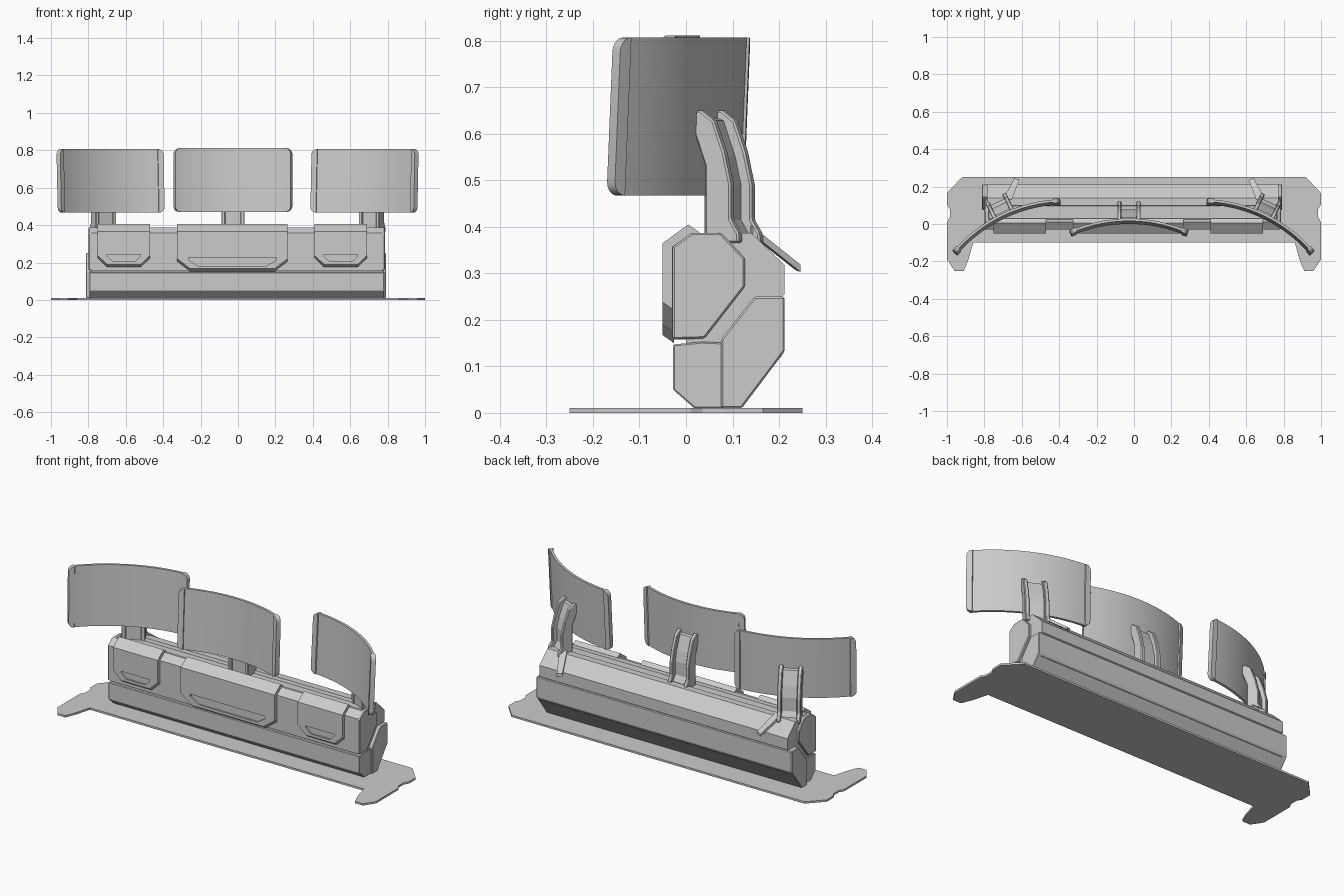
import bpy, bmesh
from math import sin, cos, asin, sqrt, pi, radians

if "Cube" in bpy.data.objects:
    bpy.data.objects.remove(bpy.data.objects["Cube"])


def finish(name, bm, bevel=0.0, smooth=False):
    bmesh.ops.recalc_face_normals(bm, faces=bm.faces)
    me = bpy.data.meshes.new(name)
    bm.to_mesh(me)
    bm.free()
    ob = bpy.data.objects.new(name, me)
    bpy.context.collection.objects.link(ob)
    if bevel:
        m = ob.modifiers.new("edge_bevel", "BEVEL")
        m.width, m.segments, m.limit_method = bevel, 1, "ANGLE"
    if smooth:
        bpy.ops.object.select_all(action="DESELECT")
        ob.select_set(True)
        bpy.context.view_layer.objects.active = ob
        bpy.ops.object.shade_smooth_by_angle(angle=radians(30))
    return ob


def extrude(name, points, offset, bevel=0.0):
    """Solid made by sweeping a 3D polygon along an offset."""
    bm = bmesh.new()
    f = bm.faces.new([bm.verts.new(p) for p in points])
    r = bmesh.ops.extrude_face_region(bm, geom=[f], use_keep_orig=True)
    vs = [g for g in r["geom"] if isinstance(g, bmesh.types.BMVert)]
    bmesh.ops.translate(bm, verts=vs, vec=offset)
    return finish(name, bm, bevel)


def prism(name, yz, x0, x1, bevel=0.0):
    return extrude(name, [(x0, y, z) for y, z in yz], (x1 - x0, 0, 0), bevel)


# Floor plate with notched sides and forward-pointing feet
half = [(0.92, 0.25), (1, 0.165), (1, 0.105), (0.985, 0.08), (0.985, 0.035),
        (1, 0.01), (1, -0.19), (0.96, -0.25), (0.91, -0.25), (0.885, -0.19), (0.86, -0.10)]
outline = half + [(-x, y) for x, y in reversed(half)]
extrude("base_plate", [(x, y, 0) for x, y in outline], (0, 0, 0.011))

# Console body: channelled upper core, front sill and rear shell
prism("upper_core", [(-0.03, 0.158), (0.0, 0.158), (0.0, 0.12), (0.205, 0.12), (0.205, 0.25),
                     (0.212, 0.255), (0.212, 0.318), (0.14, 0.387), (0.10, 0.387), (0.095, 0.372),
                     (0.03, 0.372), (0.025, 0.387), (0.012, 0.387), (-0.03, 0.357)], -0.785, 0.772)
prism("front_sill", [(-0.028, 0.05), (0.018, 0.01), (0.10, 0.01), (0.10, 0.15),
                     (0.035, 0.153), (-0.028, 0.147)], -0.795, 0.782, 0.003)
prism("rear_shell", [(0.075, 0.01), (0.12, 0.01), (0.212, 0.132), (0.212, 0.25),
                     (0.147, 0.25), (0.075, 0.158)], -0.813, 0.792, 0.004)

# End caps of the upper housing
cap = [(-0.029, 0.158), (0.04, 0.16), (0.127, 0.272), (0.127, 0.332),
       (0.075, 0.387), (0.012, 0.387), (-0.029, 0.357)]
for side, x0, x1 in (("left", -0.798, -0.775), ("right", 0.762, 0.785)):
    prism("end_cap_" + side, cap, x0, x1, 0.004)


# Front panels folded over the top edge, each with a recessed handle slot
def front_panel(name, xa, xb, zlow, zch, cx, slot):
    bm = bmesh.new()
    V = [bm.verts.new(p) for p in (
        (xa, -0.05, 0.365), (xa, -0.05, zch), (xa + cx, -0.05, zlow), (xb - cx, -0.05, zlow),
        (xb, -0.05, zch), (xb, -0.05, 0.365), (xb, 0.005, 0.405), (xa, 0.005, 0.405))]
    fs = [bm.faces.new(V[:6]), bm.faces.new((V[0], V[5], V[6], V[7]))]
    r = bmesh.ops.extrude_face_region(bm, geom=fs, use_keep_orig=True)
    vs = [g for g in r["geom"] if isinstance(g, bmesh.types.BMVert)]
    bmesh.ops.translate(bm, verts=vs, vec=(0, 0.024, -0.017))
    panel = finish(name, bm)
    sx, zt, zm, zb, sl = slot
    c = (xa + xb) / 2
    cutter = extrude(name + "_slot_cutter",
                     [(c - sx, -0.07, zt), (c - sx, -0.07, zm), (c - sx + sl, -0.07, zb),
                      (c + sx - sl, -0.07, zb), (c + sx, -0.07, zm), (c + sx, -0.07, zt)],
                     (0, 0.03, 0))
    cutter.hide_render = True
    cutter.hide_set(True)
    m = panel.modifiers.new("slot", "BOOLEAN")
    m.object, m.operation, m.solver = cutter, "DIFFERENCE", "EXACT"


front_panel("front_panel_centre", -0.325, 0.265, 0.167, 0.22, 0.07, (0.235, 0.228, 0.215, 0.182, 0.05))
front_panel("front_panel_left", -0.75, -0.47, 0.19, 0.238, 0.05, (0.09, 0.242, 0.234, 0.205, 0.03))
front_panel("front_panel_right", 0.41, 0.69, 0.19, 0.238, 0.05, (0.09, 0.242, 0.234, 0.205, 0.03))

# Curved screen lofted through columns, thicker along both end rims
R, H, CR, ZC = 0.784, 0.17, 0.03, 0.637
S = R * asin(0.3125 / R)


def screen(name):
    edge = [CR * (1 - cos(i * pi / 10)) for i in range(6)]
    cols = [(-S + d, d, True) for d in edge]
    n = 18
    inner = S - CR - 0.002
    cols += [(-inner + 2 * inner * i / n, CR, False) for i in range(n + 1)]
    cols += [(S - d, d, True) for d in reversed(edge)]
    bm = bmesh.new()
    rings = []
    for s, d, rim in cols:
        h = H - CR + sqrt(max(0, CR ** 2 - (CR - d) ** 2))
        t = 0.013 if rim else 0.007
        a = s / R
        ring = []
        for off, z in ((-t, -h), (-t, h), (t, h), (t, -h)):
            ring.append(bm.verts.new(((R + off) * sin(a), (R + off) * cos(a) - R + 0.045 * z, ZC + z)))
        rings.append(ring)
    for a, b in zip(rings, rings[1:]):
        for i in range(4):
            j = (i + 1) % 4
            bm.faces.new((a[i], a[j], b[j], b[i]))
    bm.faces.new(rings[0])
    bm.faces.new(rings[-1])
    return finish(name, bm, smooth=True)


# Support arm: two cranked flanges joined by a recessed web
flange = [(0.025, 0.365), (0.025, 0.53), (-0.004, 0.61), (-0.004, 0.645), (0.012, 0.652),
          (0.045, 0.628), (0.07, 0.56), (0.086, 0.49), (0.086, 0.415), (0.105, 0.385), (0.105, 0.365)]
web = [(0.032, 0.365), (0.032, 0.53), (0.0, 0.61), (0.0, 0.635), (0.02, 0.628),
       (0.048, 0.55), (0.062, 0.49), (0.062, 0.415), (0.08, 0.385), (0.08, 0.365)]

for tag, x, y, dz, rot in (("left", -0.705, 0.04, 0, 26), ("centre", -0.027, 0.015, 0.004, 0),
                           ("right", 0.70, 0.04, 0, -26)):
    shift = -0.012 * (rot < 0) + 0.012 * (rot > 0)
    parts = [screen("screen_" + tag),
             prism("arm_flange_a_" + tag, flange, -0.062 + shift, -0.040 + shift, 0.004),
             prism("arm_flange_b_" + tag, flange, 0.040 + shift, 0.062 + shift, 0.004),
             prism("arm_web_" + tag, web, -0.045 + shift, 0.045 + shift)]
    for p in parts:
        p.location = (x, y, dz)
        p.rotation_euler.z = radians(rot)

# Spurs bracing the inner foot of each side arm over the rear slope
for tag, s in (("left", -1), ("right", 1)):
    extrude("arm_spur_" + tag, [(s * 0.655, 0.13, 0.390), (s * 0.612, 0.235, 0.307),
                                (s * 0.640, 0.246, 0.303), (s * 0.695, 0.14, 0.387)], (0, 0, 0.016))
